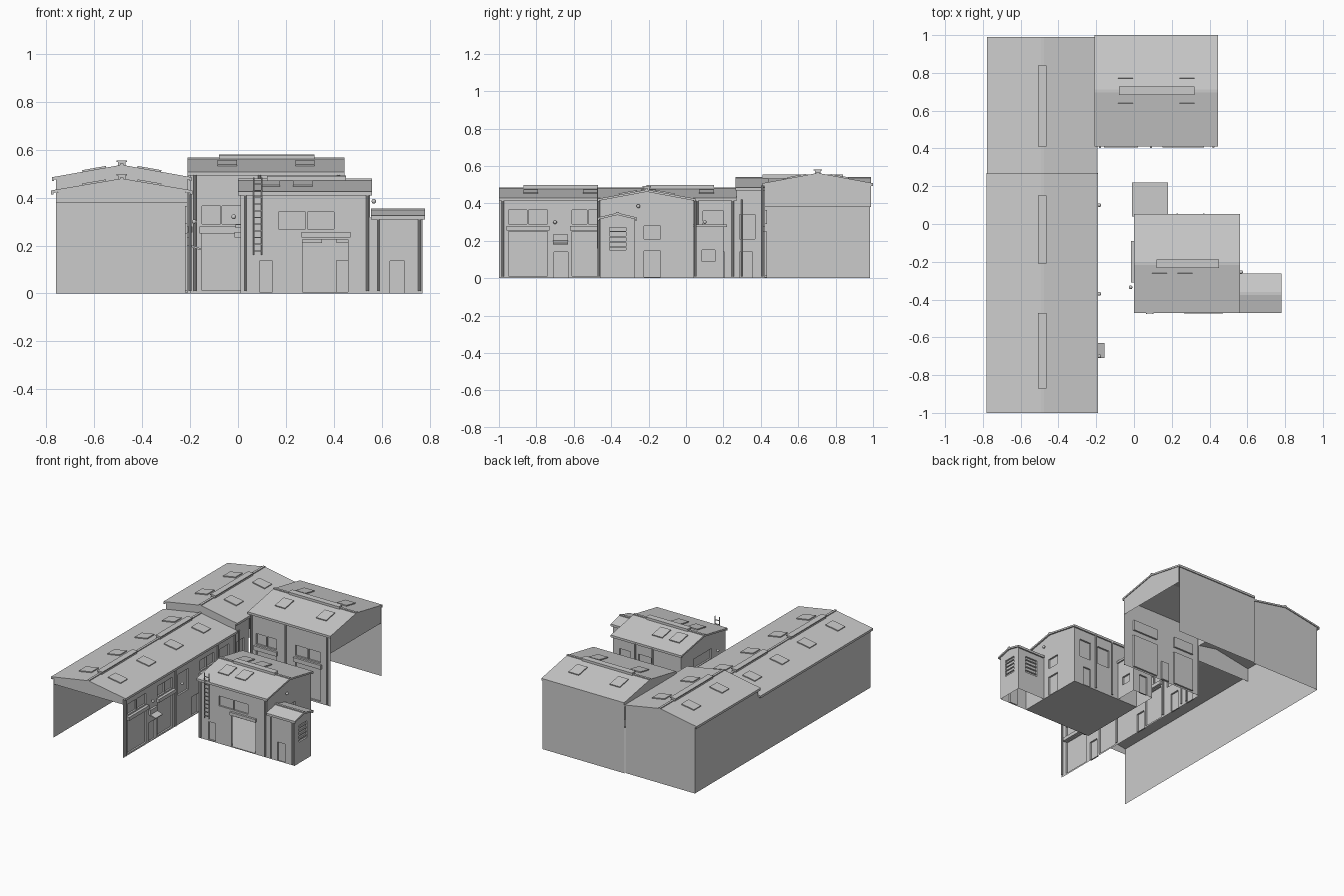
import bpy, bmesh, math
from mathutils import Vector

if "Cube" in bpy.data.objects:
    bpy.data.objects.remove(bpy.data.objects["Cube"])


def finish(name, bm):
    me = bpy.data.meshes.new(name)
    bm.to_mesh(me)
    bm.free()
    ob = bpy.data.objects.new(name, me)
    bpy.context.collection.objects.link(ob)
    return ob


def box(name, x0, x1, y0, y1, z0, z1, rot=(0, 0, 0)):
    bm = bmesh.new()
    bmesh.ops.create_cube(bm, size=1)
    bmesh.ops.scale(bm, vec=(x1 - x0, y1 - y0, z1 - z0), verts=bm.verts)
    ob = finish(name, bm)
    ob.location = ((x0 + x1) / 2, (y0 + y1) / 2, (z0 + z1) / 2)
    ob.rotation_euler = rot
    return ob


def pipe(name, x, y, z0, z1, r=0.006):
    bm = bmesh.new()
    bmesh.ops.create_cone(bm, cap_ends=True, segments=8, radius1=r, radius2=r, depth=z1 - z0)
    ob = finish(name, bm)
    ob.location = (x, y, (z0 + z1) / 2)
    return ob


def lamp(x, y, z):
    bm = bmesh.new()
    bmesh.ops.create_uvsphere(bm, u_segments=10, v_segments=6, radius=0.01)
    for f in bm.faces:
        f.smooth = True
    finish("wall_lamp", bm).location = (x, y, z)


def wall(name, axis, c, out, u0, u1, z0, z1, holes=(), apex=None):
    """Sheet wall; holes are (u0, u1, z0, z1, recess), recess None = open."""
    bm = bmesh.new()
    o = Vector((0, out, 0)) if axis == 'x' else Vector((out, 0, 0))

    def face(*pts):
        f = bm.faces.new([bm.verts.new((u, c - out * d, z) if axis == 'x' else (c - out * d, u, z))
                          for u, z, d in pts])
        f.normal_update()
        if f.normal.dot(o) < -0.5:
            f.normal_flip()

    def rect(a, b, p, q, d=0):
        face((a, p, d), (b, p, d), (b, q, d), (a, q, d))

    us = sorted({u0, u1, *[h[0] for h in holes], *[h[1] for h in holes]})
    zs = sorted({z0, z1, *[h[2] for h in holes], *[h[3] for h in holes]})
    for a, b in zip(us, us[1:]):
        for p, q in zip(zs, zs[1:]):
            m, n = (a + b) / 2, (p + q) / 2
            if not any(h[0] < m < h[1] and h[2] < n < h[3] for h in holes):
                rect(a, b, p, q)
    for a, b, p, q, d in holes:
        if d is not None:
            rect(a, b, p, q, d)
        d = d or 0.012
        loop = [(a, p), (b, p), (b, q), (a, q)]
        for i in range(4):
            (ua, za), (ub, zb) = loop[i], loop[(i + 1) % 4]
            face((ua, za, 0), (ub, zb, 0), (ub, zb, d), (ua, za, d))
    if apex:
        face((u0, z1, 0), (u1, z1, 0), (apex[0], apex[1], 0))
    bmesh.ops.remove_doubles(bm, verts=bm.verts, dist=1e-5)
    return finish(name, bm)


def roof(name, axis, a0, a1, c, half, zr, ze, vents=(), lights=(), off=0.115, th=0.012):
    """Gabled slab with ridge cap, ridge vents and skylights."""
    prof = [(-half, ze), (0, zr), (half, ze), (half, ze - th), (0, zr - th), (-half, ze - th)]
    bm = bmesh.new()
    P = lambda a, d, z: (a, c + d, z) if axis == 'x' else (c + d, a, z)
    A = [bm.verts.new(P(a0, *p)) for p in prof]
    B = [bm.verts.new(P(a1, *p)) for p in prof]
    for i in range(6):
        j = (i + 1) % 6
        bm.faces.new((A[i], A[j], B[j], B[i]))
    for r in (A, B):
        bm.faces.new((r[0], r[1], r[4], r[5]))
        bm.faces.new((r[1], r[2], r[3], r[4]))
    bmesh.ops.recalc_face_normals(bm, faces=bm.faces)
    finish(name, bm)

    def along(n, p, q, d0, d1, za, zb, rot=0):
        if axis == 'x':
            box(n, p, q, c + d0, c + d1, za, zb, (-rot, 0, 0))
        else:
            box(n, c + d0, c + d1, p, q, za, zb, (0, rot, 0))
    along(name + "_ridge_cap", a0, a1, -0.008, 0.008, zr - 0.008, zr + 0.005)
    for p, q in vents:
        along(name + "_ridge_vent", p, q, -0.015, 0.015, zr - 0.01, zr + 0.014)
        along(name + "_vent_lid", p, q, -0.022, 0.022, zr + 0.012, zr + 0.018)
    s = (zr - ze) / half
    for l in lights:
        for sd in (-1, 1):
            z = zr - s * off
            along(name + "_skylight", l - 0.04, l + 0.04, sd * off - 0.05, sd * off + 0.05,
                  z - 0.005, z + 0.007, sd * math.atan(s))
    for sd in (-1, 1):
        d = sd * (half - 0.005)
        along(name + "_gutter", a0, a1, d - 0.005, d + 0.005, ze - 0.016, ze - 0.004)


# Roofs
roof("hall_front_roof", 'y', -1.0, 0.27, -0.485, 0.295, 0.48, 0.43,
     [(-0.87, -0.47), (-0.21, 0.15)], [-0.83, -0.51, -0.2, 0.11])
roof("hall_rear_roof", 'y', 0.265, 0.99, -0.485, 0.292, 0.537, 0.485, [(0.41, 0.84)], [0.48, 0.8])
roof("annex_roof", 'x', -0.21, 0.445, 0.705, 0.295, 0.563, 0.508, [(-0.08, 0.32)], [-0.045, 0.28])
roof("centre_roof", 'x', 0.0, 0.56, -0.21, 0.262, 0.474, 0.425, [(0.12, 0.45)], [0.135, 0.27], 0.1)
roof("porch_roof", 'x', 0.555, 0.78, -0.367, 0.105, 0.35, 0.325)

# Long hall walls
wall("hall_left_wall", 'y', -0.76, -1, -1.0, 0.27, 0, 0.425)
wall("hall_left_wall_rear", 'y', -0.76, -1, 0.27, 0.985, 0, 0.48)
wall("hall_back_wall", 'x', 0.985, 1, -0.76, -0.21, 0, 0.475, apex=(-0.485, 0.525))
wall("hall_front_gable", 'x', -0.995, -1, -0.76, -0.21, 0.38, 0.421, apex=(-0.485, 0.47))
wall("hall_step_gable", 'x', 0.27, -1, -0.76, -0.21, 0.38, 0.476, apex=(-0.485, 0.526))
R = 0.012
bays = [(-0.95, -0.74), (-0.61, -0.44), (-0.13, 0.03)]
holes = [(a, b, 0.012, 0.25, R) for a, b in bays]
holes += [(a, b, 0.29, 0.365, R) for a, b in bays]
holes += [(a, a + 0.075, 0.005, 0.14, R) for a in (-0.705, -0.22, 0.13)]
holes += [(-0.38, -0.26, 0.21, 0.36, R), (0.09, 0.2, 0.21, 0.36, R)]
wall("hall_right_wall", 'y', -0.21, 1, -1.0, 0.27, 0, 0.425, holes)
wall("hall_right_wall_rear", 'y', -0.21, 1, 0.27, 0.42, 0, 0.48,
     [(0.285, 0.355, 0.005, 0.14, R), (0.285, 0.37, 0.21, 0.34, R)])
for a, b in bays:
    box("hall_door_lintel", -0.212, -0.19, a - 0.01, b + 0.01, 0.255, 0.28)
    box("hall_window_bar", -0.222, -0.212, (a + b) / 2 - 0.004, (a + b) / 2 + 0.004, 0.29, 0.365)
box("door_canopy", -0.21, -0.155, -0.71, -0.63, 0.19, 0.198, (0, 0.35, 0))
box("door_canopy_head", -0.212, -0.195, -0.71, -0.63, 0.2, 0.235)
for y in (-0.98, -0.42, 0.06, 0.25, 0.3):
    pipe("hall_downpipe", -0.2, y, 0.01, 0.42)
for y in (-0.7, -0.37, 0.1):
    lamp(-0.183, y, 0.3)

# Rear annex walls
wall("annex_back_wall", 'x', 0.993, 1, -0.21, 0.44, 0, 0.5)
abays = [(-0.15, 0.01), (0.16, 0.36)]
wall("annex_front_wall", 'x', 0.42, -1, -0.2, 0.44, 0, 0.5,
     [(a, b, 0.012, 0.25, R) for a, b in abays] + [(a, b, 0.29, 0.365, R) for a, b in abays]
     + [(0.06, 0.12, 0.005, 0.14, R)])
for x, s in ((0.44, 1), (-0.207, -1)):
    wall("annex_gable", 'y', x, s, 0.42, 0.99, 0.38, 0.499, apex=(0.705, 0.552))
for a, b in abays:
    box("annex_door_lintel", a - 0.01, b + 0.01, 0.405, 0.422, 0.25, 0.28)
    box("annex_window_bar", (a + b) / 2 - 0.004, (a + b) / 2 + 0.004, 0.422, 0.432, 0.29, 0.365)
for x in (-0.18, 0.09, 0.42):
    pipe("annex_downpipe", x, 0.408, 0.01, 0.495)

# Centre building
wall("centre_front_wall", 'x', -0.46, -1, 0.01, 0.55, 0, 0.417,
     [(0.27, 0.46, 0.0, 0.225, None), (0.09, 0.145, 0.0, 0.135, R), (0.17, 0.4, 0.27, 0.34, R)])
wall("centre_back_wall", 'x', 0.04, 1, 0.01, 0.55, 0, 0.417,
     [(0.25, 0.35, 0.21, 0.34, R), (0.41, 0.5, 0.21, 0.34, R), (0.41, 0.47, 0.005, 0.14, R)])
wall("centre_right_wall", 'y', 0.55, 1, -0.46, 0.04, 0, 0.417,
     [(-0.225, -0.135, 0.005, 0.145, R), (-0.225, -0.135, 0.21, 0.28, R)], (-0.21, 0.464))
wall("centre_left_wall", 'y', 0.01, -1, -0.46, 0.04, 0, 0.417,
     [(-0.3, -0.1, 0.012, 0.225, R), (-0.3, -0.1, 0.27, 0.34, R)], (-0.21, 0.464))
box("centre_floor", 0.01, 0.55, -0.46, 0.04, 0.0, 0.006)
box("front_door_lintel", 0.265, 0.47, -0.475, -0.458, 0.234, 0.256)
box("left_door_lintel", -0.015, 0.012, -0.31, -0.09, 0.234, 0.256)
box("front_window_bar", 0.281, 0.289, -0.46, -0.45, 0.27, 0.34)
for x, y in ((0.03, -0.466), (0.54, -0.466), (0.23, 0.05), (0.37, 0.05)):
    pipe("centre_downpipe", x, y, 0.01, 0.415)
lamp(-0.018, -0.335, 0.32)
lamp(0.567, -0.255, 0.385)

# Ladder on the front wall
for x in (0.066, 0.1):
    pipe("ladder_rail", x, -0.473, 0.16, 0.485, 0.003)
for i in range(11):
    z = 0.175 + i * 0.028
    box("ladder_rung", 0.066, 0.1, -0.475, -0.471, z, z + 0.005)

# Small side porch
wall("porch_front_wall", 'x', -0.46, -1, 0.55, 0.77, 0, 0.318, [(0.635, 0.695, 0.0, 0.135, R)])
wall("porch_back_wall", 'x', -0.275, 1, 0.55, 0.77, 0, 0.318, [(0.61, 0.71, 0.15, 0.27, R)])
wall("porch_right_wall", 'y', 0.77, 1, -0.46, -0.275, 0, 0.318,
     [(-0.41, -0.32, 0.15, 0.27, R)], (-0.367, 0.34))
for i in range(4):
    z = 0.165 + i * 0.027
    box("porch_window_slat", 0.76, 0.768, -0.41, -0.32, z, z + 0.006)
    box("porch_back_slat", 0.61, 0.71, -0.285, -0.277, z, z + 0.006)
for x in (0.585, 0.758):
    pipe("porch_downpipe", x, -0.466, 0.01, 0.32)

# Lean-to behind the centre building
wall("leanto_right_wall", 'y', 0.17, 1, 0.04, 0.2, 0, 0.275, [(0.085, 0.155, 0.09, 0.15, R)])
wall("leanto_left_wall", 'y', 0.01, -1, 0.04, 0.2, 0, 0.275)
wall("leanto_back_wall", 'x', 0.2, 1, 0.01, 0.17, 0, 0.275, [(0.055, 0.12, 0.005, 0.14, R)])
box("leanto_roof", -0.01, 0.18, 0.04, 0.22, 0.273, 0.288)
